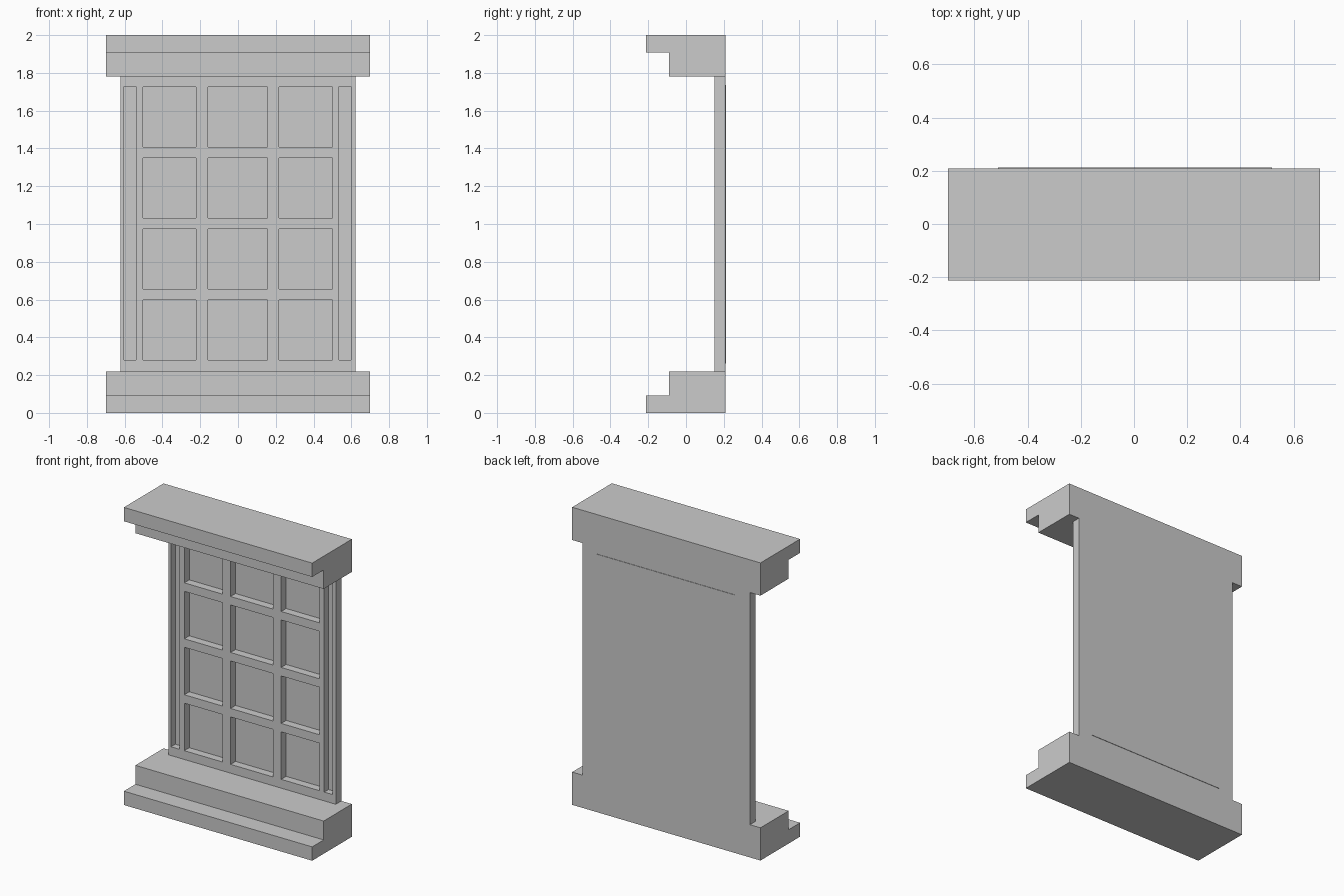
import bpy, bmesh

if "Cube" in bpy.data.objects:
    bpy.data.objects.remove(bpy.data.objects["Cube"])

BACK = 0.209   # rear face of the main body
FRONT = -0.212


def add_object(name, bm):
    bmesh.ops.recalc_face_normals(bm, faces=bm.faces)
    mesh = bpy.data.meshes.new(name)
    bm.to_mesh(mesh)
    bm.free()
    ob = bpy.data.objects.new(name, mesh)
    bpy.context.collection.objects.link(ob)
    return ob


def add_box(bm, x0, x1, y0, y1, z0, z1):
    verts = bmesh.ops.create_cube(bm, size=1)["verts"]
    bmesh.ops.scale(bm, vec=(x1 - x0, y1 - y0, z1 - z0), verts=verts)
    bmesh.ops.translate(bm, vec=((x0 + x1) / 2, (y0 + y1) / 2, (z0 + z1) / 2), verts=verts)


def stepped_block(name, flip):
    # L-shaped side profile extruded across the width
    profile = [(FRONT, 0), (BACK, 0), (BACK, 0.22), (-0.09, 0.22), (-0.09, 0.093), (FRONT, 0.093)]
    bm = bmesh.new()
    face = bm.faces.new([bm.verts.new((-0.70, y, 2 - z if flip else z)) for y, z in profile])
    ext = bmesh.ops.extrude_face_region(bm, geom=[face])["geom"]
    bmesh.ops.translate(bm, vec=(1.40, 0, 0), verts=[v for v in ext if isinstance(v, bmesh.types.BMVert)])
    return add_object(name, bm)


# Sill and lintel
stepped_block("sill", False)
stepped_block("lintel", True)

# Window frame slab
bm = bmesh.new()
add_box(bm, -0.622, 0.622, 0.15, BACK, 0.22, 1.78)
frame = add_object("window_frame", bm)

# Recesses: 3 x 4 panes and two side grooves
bm = bmesh.new()
for x0, x1 in ((-0.504, -0.222), (-0.16, 0.156), (0.216, 0.50)):
    for row in range(4):
        z0 = 0.279 + row * 0.376
        add_box(bm, x0, x1, 0.10, 0.203, z0, z0 + 0.319)
for x0, x1 in ((-0.603, -0.54), (0.536, 0.599)):
    add_box(bm, x0, x1, 0.10, 0.195, 0.279, 1.727)
cutter = add_object("recess_cutter", bm)

mod = frame.modifiers.new("recesses", 'BOOLEAN')
mod.operation = 'DIFFERENCE'
mod.solver = 'EXACT'
mod.object = cutter
cutter.hide_render = True
cutter.hide_viewport = True

# Thin glazing sheet behind the panes
bm = bmesh.new()
add_box(bm, -0.512, 0.518, 0.204, 0.212, 0.262, 1.735)
add_object("glazing_sheet", bm)
